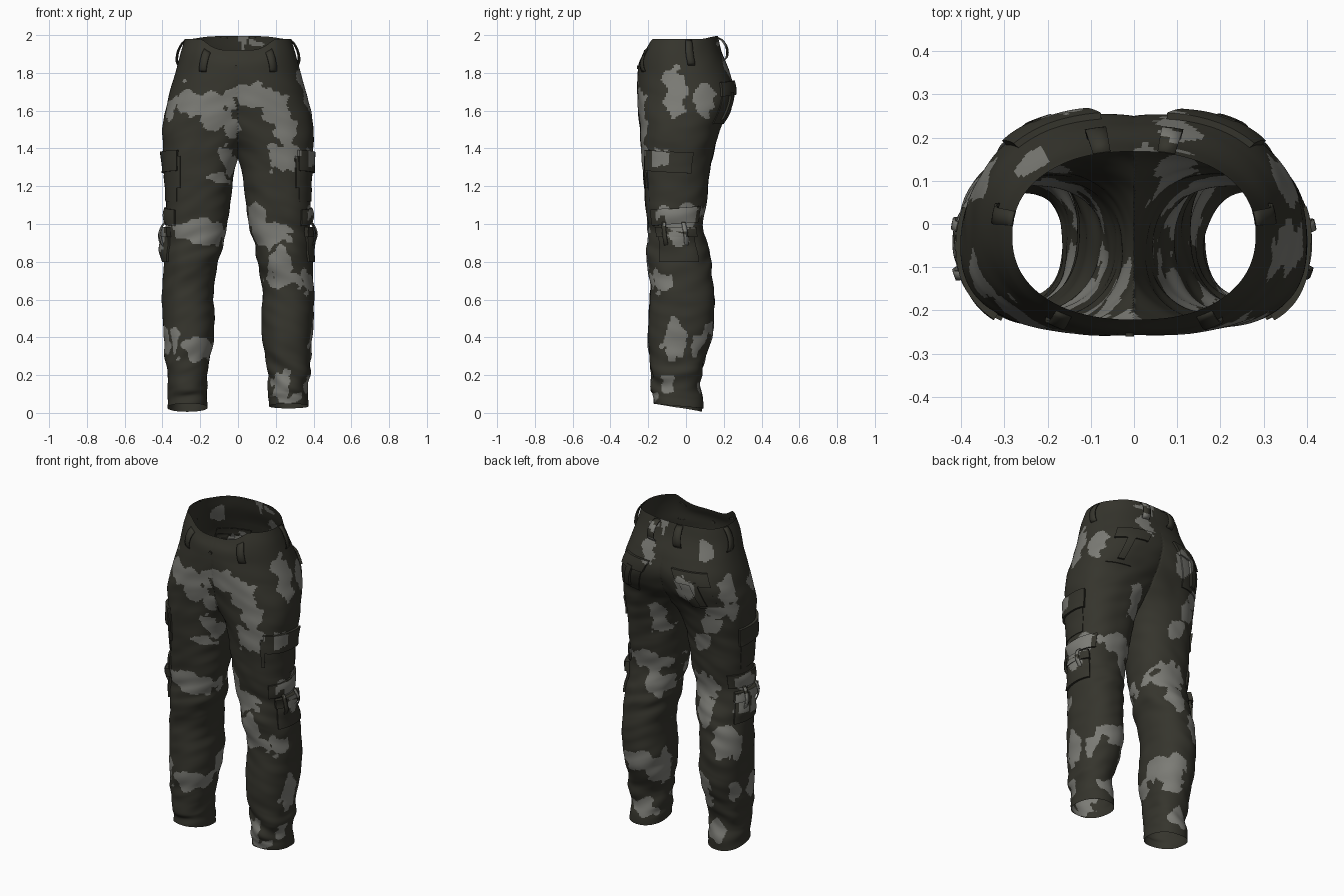
import bpy, bmesh, math
from mathutils import Vector, noise

if "Cube" in bpy.data.objects:
    bpy.data.objects.remove(bpy.data.objects["Cube"])


def material(name, rgb):
    m = bpy.data.materials.new(name)
    m.diffuse_color = (*rgb, 1)
    m.use_nodes = True
    m.node_tree.nodes["Principled BSDF"].inputs["Base Color"].default_value = m.diffuse_color
    return m


MATS = [material("dark olive cloth", (0.036, 0.035, 0.026)),
        material("grey camouflage", (0.2, 0.2, 0.18))]

# Leg section by height: z, inner x, outer x, front y, back y
SECTIONS = [
    (0.00, .162, .374, -.170, .088), (0.06, .162, .370, -.172, .090),
    (0.12, .162, .368, -.185, .082), (0.20, .163, .374, -.180, .080),
    (0.30, .143, .386, -.195, .105), (0.40, .130, .393, -.202, .138),
    (0.50, .122, .400, -.198, .148), (0.60, .130, .402, -.192, .150),
    (0.70, .122, .400, -.190, .142), (0.80, .102, .393, -.205, .130),
    (0.90, .080, .386, -.200, .108), (1.00, .055, .383, -.205, .090),
    (1.10, .043, .384, -.215, .108), (1.20, .030, .386, -.222, .118),
    (1.30, .013, .390, -.230, .130), (1.40, -.02, .397, -.236, .152),
    (1.50, -.10, .400, -.243, .180), (1.60, -.16, .386, -.252, .232),
    (1.70, -.22, .360, -.257, .254), (1.80, -.30, .332, -.256, .232),
    (1.90, -.30, .305, -.248, .190), (1.98, -.28, .282, -.222, .168)]

# Camouflage patches: centre u, centre z, radius u, radius z
FRONT = [(-.2, 1.64, .17, .06), (-.13, 1.57, .08, .06), (-.04, 1.53, .04, .07),
         (.1, 1.68, .11, .07), (.2, 1.6, .08, .07), (.25, 1.5, .05, .07),
         (.24, 1.36, .08, .08), (-.05, 1.34, .04, .07), (-.1, 1.24, .05, .03),
         (-.18, .96, .14, .07), (.11, 1.03, .06, .09), (.18, .93, .09, .06),
         (.23, .77, .06, .09), (.25, .69, .1, .04), (.37, .7, .03, .07),
         (-.2, .34, .08, .05), (-.35, .37, .04, .07), (.23, .14, .06, .08),
         (.3, .08, .05, .03), (-.3, 1.76, .03, .02)]
BACK = [(.1, 1.81, .05, .06), (.09, 1.36, .05, .1),
        (.2, 1.06, .14, .06), (.14, .93, .06, .08), (.24, .43, .13, .06),
        (.15, .36, .05, .07), (.25, .12, .07, .05), (-.25, 1.88, .05, .05),
        (-.16, 1.65, .06, .07), (-.31, 1.5, .07, .06), (-.26, 1.4, .05, .06),
        (-.2, 1.3, .07, .06), (-.18, 1.0, .1, .08), (-.21, .86, .05, .1),
        (-.33, .7, .05, .1), (-.17, .42, .11, .07), (-.22, .32, .05, .06),
        (-.26, .12, .05, .07), (.02, 1.96, .02, .05), (.09, 1.95, .03, .02)]
SIDE_RIGHT = [(-.06, 1.69, .06, .13), (.1, 1.66, .06, .07), (-.16, 1.35, .08, .05),
              (-.02, 1.03, .1, .06), (-.12, 1.06, .05, .03), (-.03, .92, .06, .04),
              (-.13, .7, .07, .05), (-.06, .39, .06, .11), (.1, .37, .05, .08),
              (-.09, .14, .04, .06)]
SIDE_LEFT = [(-.13, 1.61, .06, .07), (.1, 1.65, .05, .08), (.1, 1.5, .06, .06),
             (-.03, 1.03, .08, .05), (-.1, .94, .06, .1), (.02, .91, .05, .05),
             (.08, .7, .05, .1), (-.1, .38, .06, .08), (.06, .38, .05, .06)]


def smooth(a, b, t):
    t = min(1, max(0, (t - a) / (b - a)))
    return t * t * (3 - 2 * t)


def section(z):
    """Smoothly interpolated section values at height z."""
    S = SECTIONS
    i = max(k for k in range(len(S) - 1) if S[k][0] <= max(z, 0))
    p, a, b, q = S[max(i - 1, 0)], S[i], S[i + 1], S[min(i + 2, len(S) - 1)]
    h = b[0] - a[0]
    t = min(1, max(0, (z - a[0]) / h))
    out = []
    for k in range(1, 5):
        ma = (b[k] - p[k]) / (b[0] - p[0]) * h
        mb = (q[k] - a[k]) / (q[0] - a[0]) * h
        out.append((2*t**3 - 3*t*t + 1) * a[k] + (t**3 - 2*t*t + t) * ma
                   + (3*t*t - 2*t**3) * b[k] + (t**3 - t*t) * mb)
    return out


def surf(side, deg, z, off=0.0):
    """Point on the cloth; deg 0 = outside, -90 = front, 90 = back."""
    xi, xo, yf, yb = section(z)
    c, s = math.cos(math.radians(deg)), math.sin(math.radians(deg))
    cx, cy, rx, ry = (xi + xo) / 2, (yf + yb) / 2, (xo - xi) / 2, (yb - yf) / 2
    # Squarer front outer corner along the thigh
    e = 0.9 - .09 * smooth(0, .3, c) * smooth(0, .3, -s) * smooth(.9, 1.1, z) * (1 - smooth(1.5, 1.7, z))
    x = cx + rx * math.copysign(abs(c) ** e, c)
    y = cy + ry * math.copysign(abs(s) ** e, s)
    # Cloth folds, stronger at knee and ankle
    amp = .006 + .009 * math.exp(-((z - .85) / .1) ** 2) + .012 * math.exp(-((z - .2) / .1) ** 2)
    amp *= 1 - .8 * smooth(1.6, 1.8, z)
    nx = max(0, x)
    w = amp * noise.noise(Vector((side * nx * 7, y * 7 + 3, z * 15 + nx * 6)))
    x += (w + off) * c
    y += (w + off) * s
    # Waist rim dips at the front, hem rises at the front
    up = smooth(1.75, 1.98, z)
    zz = z + up * (.015 * smooth(.5, 1, s) - .06 * smooth(.72, 1.0, -s))
    hem = .028 - .022 * s if side < 0 else .036 - .012 * s
    zz += (1 - smooth(0, .15, z)) * hem
    return Vector((side * max(0, x), y, zz))


def camo(p, n):
    """Material index from position and facing direction."""
    wob = noise.noise(p * 9)
    if n.x * p.x > 0 and abs(n.x) > .76 + .12 * wob:
        u, spots = p.y, (SIDE_RIGHT if p.x > 0 else SIDE_LEFT)
    else:
        u, spots = p.x, (FRONT if n.y < 0 else BACK)
    u += .035 * noise.noise(p * 13 + Vector((5, 0, 0)))
    z = p.z + .04 * noise.noise(p * 13 + Vector((0, 9, 0)))
    edge = 1.05 + .8 * noise.noise(p * 26)
    return int(any(((u - a) / ru) ** 2 + ((z - b) / rz) ** 2 < edge for a, b, ru, rz in spots))


def finish(name, bm):
    bm.normal_update()
    for f in bm.faces:
        f.material_index = camo(f.calc_center_median(), f.normal)
        f.smooth = True
    me = bpy.data.meshes.new(name)
    bm.to_mesh(me)
    bm.free()
    for m in MATS:
        me.materials.append(m)
    ob = bpy.data.objects.new(name, me)
    bpy.context.collection.objects.link(ob)
    return ob


def grid(bm, pts, side, wrap=False):
    """Quads over a list of rows running upward."""
    rows = [[bm.verts.new(p) for p in r] for r in pts]
    n = len(rows[0])
    for lo, hi in zip(rows, rows[1:]):
        for i in range(n if wrap else n - 1):
            k = (i + 1) % n
            q = [lo[i], lo[k], hi[k], hi[i]]
            bm.faces.new(q if side > 0 else q[::-1])


# Trousers: two mirrored leg tubes merging above the crotch
N, ROWS = 152, 270
bm = bmesh.new()
for side in (1, -1):
    grid(bm, [[surf(side, 360 * i / N, 1.98 * j / ROWS) for i in range(N)]
              for j in range(ROWS + 1)], side, True)
wall = [f for f in bm.faces if all(abs(v.co.x) < 1e-5 for v in f.verts)]
bmesh.ops.delete(bm, geom=wall, context='FACES')
bmesh.ops.remove_doubles(bm, verts=bm.verts[:], dist=1e-4)
finish("trousers", bm)


def panel(name, side, a0, a1, z0, z1, off, slant=0.0, puff=0.0):
    """Raised cloth panel that follows the leg, with a closed rim."""
    nu, nv = 20, 14
    us = [0] + [i / nu for i in range(nu + 1)] + [1]
    vs = [0] + [j / nv for j in range(nv + 1)] + [1]
    pts = []
    for j, v in enumerate(vs):
        row = []
        for i, u in enumerate(us):
            rim = i in (0, nu + 2) or j in (0, nv + 2)
            o = -.006 if rim else off + puff * math.sin(math.pi * u) * math.sin(math.pi * v)
            row.append(surf(side, a0 + (a1 - a0) * u, z0 + (z1 - z0) * v + slant * (u - .5), o))
        pts.append(row)
    bm = bmesh.new()
    grid(bm, pts, side)
    ob = finish(name, bm)
    bpy.context.view_layer.objects.active = ob
    ob.select_set(True)
    bpy.ops.object.shade_smooth_by_angle(angle=math.radians(40))
    ob.select_set(False)


def loop(name, side, a, width, z0, z1, off):
    """Thin band standing away from the cloth in an arch."""
    bm = bmesh.new()
    grid(bm, [[surf(side, a + width * (u - .5), z0 + (z1 - z0) * j / 10,
                    .002 + off * math.sin(math.pi * j / 10) ** .6) for u in (0, .5, 1)]
              for j in range(11)], side)
    ob = finish(name, bm)
    mod = ob.modifiers.new("thickness", 'SOLIDIFY')
    mod.thickness = .006


for side, tag in ((1, "right"), (-1, "left")):
    # Belt loops
    loop(f"front_belt_loop_{tag}", side, -59, 8, 1.81, 1.945, .016)
    loop(f"side_belt_loop_{tag}", side, 10, 9, 1.84, 1.975, .022)
    loop(f"back_belt_loop_{tag}", side, 77, 8, 1.86, 1.975, .04)
    # Thigh cargo pocket
    panel(f"cargo_pocket_{tag}", side, -54, 18, 1.12, 1.3, .004)
    panel(f"cargo_flap_{tag}", side, -57, 22, 1.275, 1.385, .016, -.015)
    panel(f"cargo_tab_{tag}", side, -62, -55, 1.19, 1.36, .009)
    # Knee pouch with flaps and straps
    panel(f"knee_upper_flap_{tag}", side, -50, 50, 1.0, 1.085, .010, .02, .008)
    panel(f"knee_pouch_{tag}", side, -34, 34, .80, .98, .012, 0, .014)
    panel(f"knee_pouch_flap_{tag}", side, -37, 37, .93, .985, .026)
    for a in (-18, 14):
        loop(f"knee_strap_{tag}", side, a, 7, .87, 1.02, .036)
    # Seat pocket, flap and hanging tab
    panel(f"seat_pocket_{tag}", side, 46, 82, 1.53, 1.71, .006)
    panel(f"seat_flap_{tag}", side, 44, 84, 1.68, 1.755, .015, .01)
    panel(f"seat_tab_{tag}", side, 60, 69, 1.55, 1.70, .018)

# Waist button
bpy.ops.mesh.primitive_cylinder_add(vertices=16, radius=.01, depth=.01,
                                    location=(-.01, surf(1, -89, 1.86).y - .002, 1.83),
                                    rotation=(math.pi / 2, 0, 0))
bpy.context.object.name = "waist_button"
bpy.context.object.data.materials.append(MATS[0])
